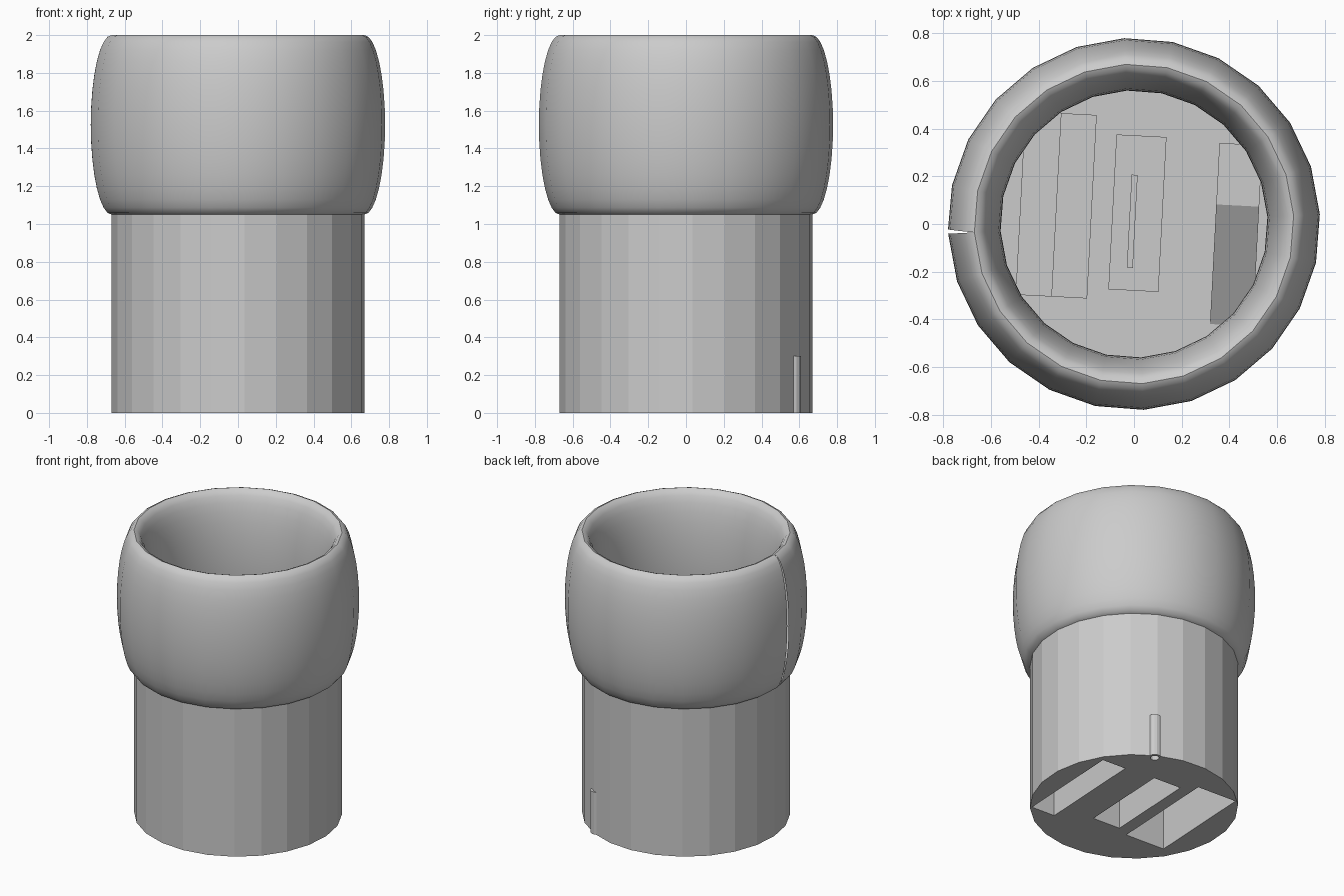
import bpy, bmesh, math
from mathutils import Matrix, Vector

cube = bpy.data.objects.get("Cube")
if cube:
    bpy.data.objects.remove(cube, do_unlink=True)

grey = bpy.data.materials.new("plain grey")
grey.use_nodes = True
colour = (0.6, 0.6, 0.6, 1)
grey.diffuse_color = colour
grey.node_tree.nodes["Principled BSDF"].inputs["Base Color"].default_value = colour

SIDES = 24
TURN = math.radians(3)
BODY_R, BODY_H = 0.67, 1.06
tilt = Matrix.Rotation(-TURN, 4, 'Z')


def finish(bm, name, helper=False):
    bmesh.ops.recalc_face_normals(bm, faces=bm.faces)
    mesh = bpy.data.meshes.new(name)
    bm.to_mesh(mesh)
    bm.free()
    mesh.materials.append(grey)
    ob = bpy.data.objects.new(name, mesh)
    bpy.context.scene.collection.objects.link(ob)
    if helper:
        ob.hide_render = True
        ob.hide_set(True)
    return ob


def cylinder(name, r, z0, z1, sides, x=0, y=0, helper=False):
    bm = bmesh.new()
    place = Matrix.Translation((x, y, (z0 + z1) / 2)) @ Matrix.Rotation(TURN, 4, 'Z')
    bmesh.ops.create_cone(bm, cap_ends=True, segments=sides, radius1=r, radius2=r,
                          depth=z1 - z0, matrix=place)
    return finish(bm, name, helper)


def box(name, x, y, w, l, z0, z1, helper=False, ramp=None):
    """Tilted box; ramp = (local y of the crest, height at the low front end)."""
    bm = bmesh.new()
    y0, y1 = y - l / 2, y + l / 2
    side = [(y0, z0), (y1, z0), (y1, z1)]
    side += [(ramp[0], z1), (y0, ramp[1])] if ramp else [(y0, z1)]
    face = bm.faces.new([bm.verts.new((x - w / 2, b, c)) for b, c in side])
    ext = bmesh.ops.extrude_face_region(bm, geom=[face])
    moved = [v for v in ext["geom"] if isinstance(v, bmesh.types.BMVert)]
    bmesh.ops.translate(bm, verts=moved, vec=Vector((w, 0, 0)))
    bm.transform(tilt)
    return finish(bm, name, helper)


def cut(target, cutter):
    mod = target.modifiers.new(cutter.name, 'BOOLEAN')
    mod.operation = 'DIFFERENCE'
    mod.solver = 'EXACT'
    mod.object = cutter


# Faceted solid base
base = cylinder("base", BODY_R, 0, BODY_H, SIDES)

# Slots open at the underside: x, y, width, length
slots = {"left": (0.43, -0.022, 0.18, 0.76),
         "middle": (0.012, 0.046, 0.21, 0.65),
         "right": (-0.33, 0.063, 0.3, 0.77)}
for side, (x, y, w, l) in slots.items():
    cut(base, box(side + "_slot_cutter", x, y, w, l, -0.1, 0.7, helper=True))

# Raised blocks on the cup floor above the slots
floor = BODY_H - 0.02
x, y, w, l = slots["left"]
box("left_ramp_block", x, y, w, l, floor, 1.34, ramp=(0.1, BODY_H))
x, y, w, l = slots["middle"]
box("middle_block", x, y, w, l, floor, 1.1)
box("middle_rib", x - 0.02, y - 0.035, 0.025, 0.39, floor, 1.13)
x, y, w, l = slots["right"]
box("right_low_block", x - w / 4, y, w / 2, l, floor, 1.09)
box("right_high_block", x + w / 4, y, w / 2, l, floor, 1.12)

# Small tube set into the wall at the back
tx, ty = 0.3, 0.565
cut(base, cylinder("tube_cutter", 0.038, -0.1, 0.29, 16, tx, ty, helper=True))
tube = cylinder("wall_tube", 0.045, 0, 0.3, 16, tx, ty)
cut(tube, cylinder("tube_bore_cutter", 0.028, -0.1, 0.28, 16, tx, ty, helper=True))

# Swollen ring: an oval section swept around, with a narrow seam on its outer side
bm = bmesh.new()
STEPS = 32
rings = []
for i in range(SIDES + 1):
    ring = []
    for j in range(STEPS):
        t = 2 * math.pi * j / STEPS
        r = BODY_R + 0.11 * math.cos(t)
        z = 1.525 + 0.475 * math.sin(t)
        a = math.pi + TURN + 2 * math.pi * i / SIDES
        if i == SIDES:
            a -= math.radians(1.3) * max(0, math.cos(t))
        ring.append(bm.verts.new((r * math.cos(a), r * math.sin(a), z)))
    rings.append(ring)
for a, b in zip(rings, rings[1:]):
    for j in range(STEPS):
        k = (j + 1) % STEPS
        bm.faces.new((a[j], b[j], b[k], a[k]))
bmesh.ops.remove_doubles(bm, verts=bm.verts, dist=0.0002)
collar = finish(bm, "swollen_ring")

bpy.ops.object.select_all(action='DESELECT')
collar.select_set(True)
bpy.context.view_layer.objects.active = collar
bpy.ops.object.shade_smooth_by_angle(angle=math.radians(35))
